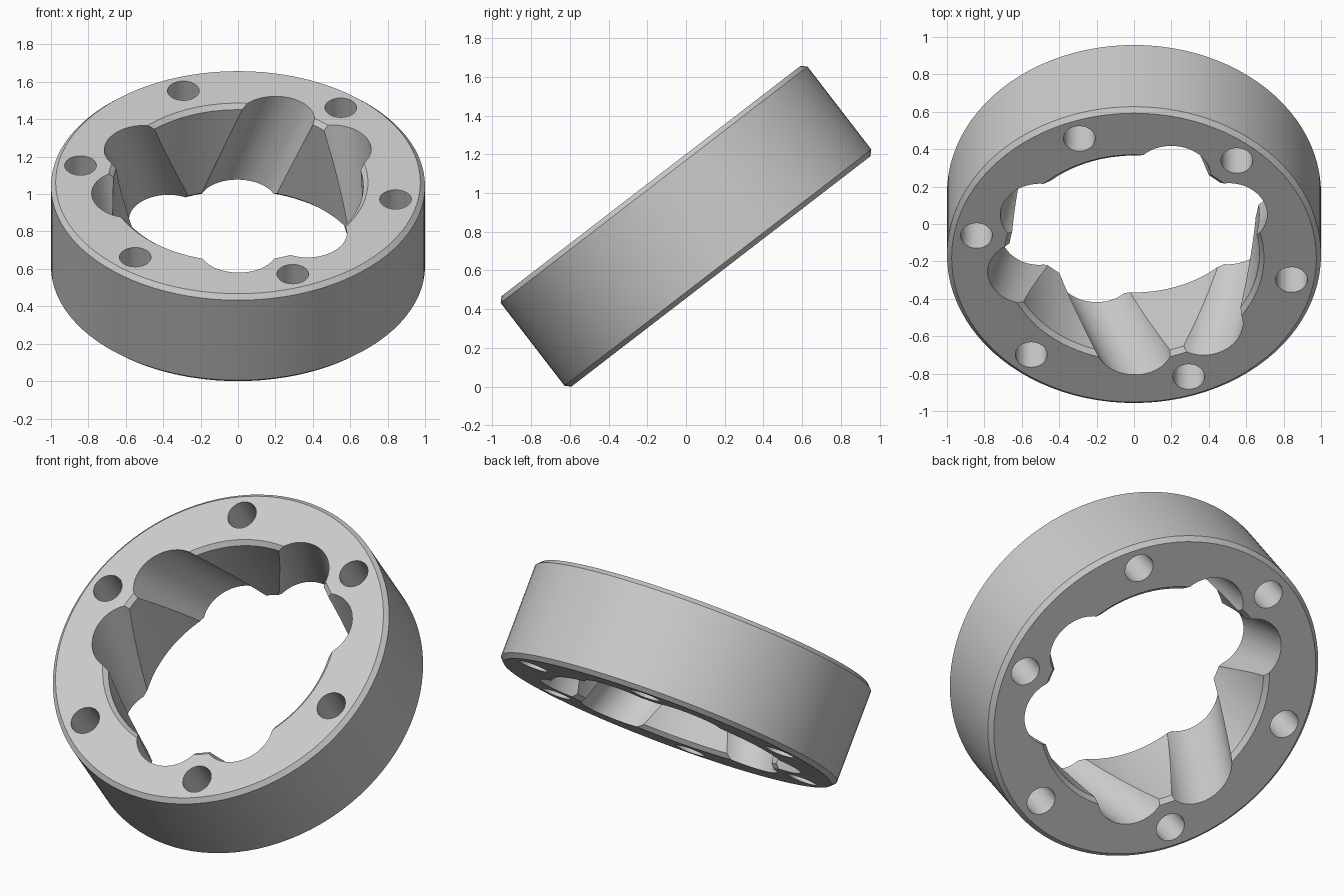
import bpy, bmesh
from math import cos, sin, radians
from mathutils import Vector, Matrix

if "Cube" in bpy.data.objects:
    bpy.data.objects.remove(bpy.data.objects["Cube"], do_unlink=True)

HALF = 0.295           # half thickness of the ring
TILT = radians(37.6)   # lean of the whole ring
CHAMFER = 0.025
BORE = 0.67


def polar(radius, degrees, z):
    a = radians(degrees)
    return Vector((radius * cos(a), radius * sin(a), z))


def add_object(name, bm):
    bmesh.ops.recalc_face_normals(bm, faces=bm.faces)
    mesh = bpy.data.meshes.new(name)
    bm.to_mesh(mesh)
    bm.free()
    obj = bpy.data.objects.new(name, mesh)
    bpy.context.collection.objects.link(obj)
    return obj


def lathe(name, profile, steps):
    bm = bmesh.new()
    verts = [bm.verts.new((r, 0, z)) for r, z in profile]
    edges = [bm.edges.new((v, verts[i - 1])) for i, v in enumerate(verts)]
    bmesh.ops.spin(bm, geom=verts + edges, cent=(0, 0, 0), axis=(0, 0, 1),
                   angle=radians(360), steps=steps, use_merge=True)
    bmesh.ops.remove_doubles(bm, verts=bm.verts, dist=1e-5)
    return add_object(name, bm)


def rod(name, start, end, radius, sides):
    """Cylinder running between two points, lengthened past both."""
    axis = end - start
    turn = axis.to_track_quat('Z', 'Y').to_matrix().to_4x4()
    bm = bmesh.new()
    bmesh.ops.create_cone(bm, cap_ends=True, segments=sides, radius1=radius,
                          radius2=radius, depth=axis.length * 1.5,
                          matrix=Matrix.Translation((start + end) / 2) @ turn)
    obj = add_object(name, bm)
    obj.hide_render = True
    return obj


def cut(target, cutter):
    mod = target.modifiers.new("cut", 'BOOLEAN')
    mod.operation = 'DIFFERENCE'
    mod.solver = 'EXACT'
    mod.object = cutter
    bpy.context.view_layer.objects.active = target
    bpy.ops.object.modifier_apply(modifier=mod.name)
    bpy.data.objects.remove(cutter, do_unlink=True)


# Ring body with chamfered rims
upper = [(BORE, HALF - CHAMFER), (BORE + CHAMFER, HALF),
         (1 - CHAMFER, HALF), (1, HALF - CHAMFER)]
lower = [(r, -z) for r, z in reversed(upper)]
ring = lathe("grooved_ring", upper + lower, 96)

# Ball grooves: pairs that spread apart from the upper to the lower face
for centre in (50, 170, 290):
    for side in (-1, 1):
        top = polar(0.595, centre + side * 20, HALF)
        bottom = polar(0.595, centre + side * 40, -HALF)
        cut(ring, rod("groove_cutter", top, bottom, 0.195, 48))

# Bolt holes through the rim
for k in range(6):
    angle = 50 + 60 * k
    cut(ring, rod("hole_cutter", polar(0.855, angle, HALF),
                  polar(0.855, angle, -HALF), 0.085, 24))

# Lean the ring and rest it on the ground
ring.data.transform(Matrix.Rotation(TILT, 4, 'X'))
low = min(v.co.z for v in ring.data.vertices)
ring.data.transform(Matrix.Translation((0, 0, -low)))

bpy.ops.object.select_all(action='DESELECT')
ring.select_set(True)
bpy.context.view_layer.objects.active = ring
bpy.ops.object.shade_smooth_by_angle(angle=radians(30))
